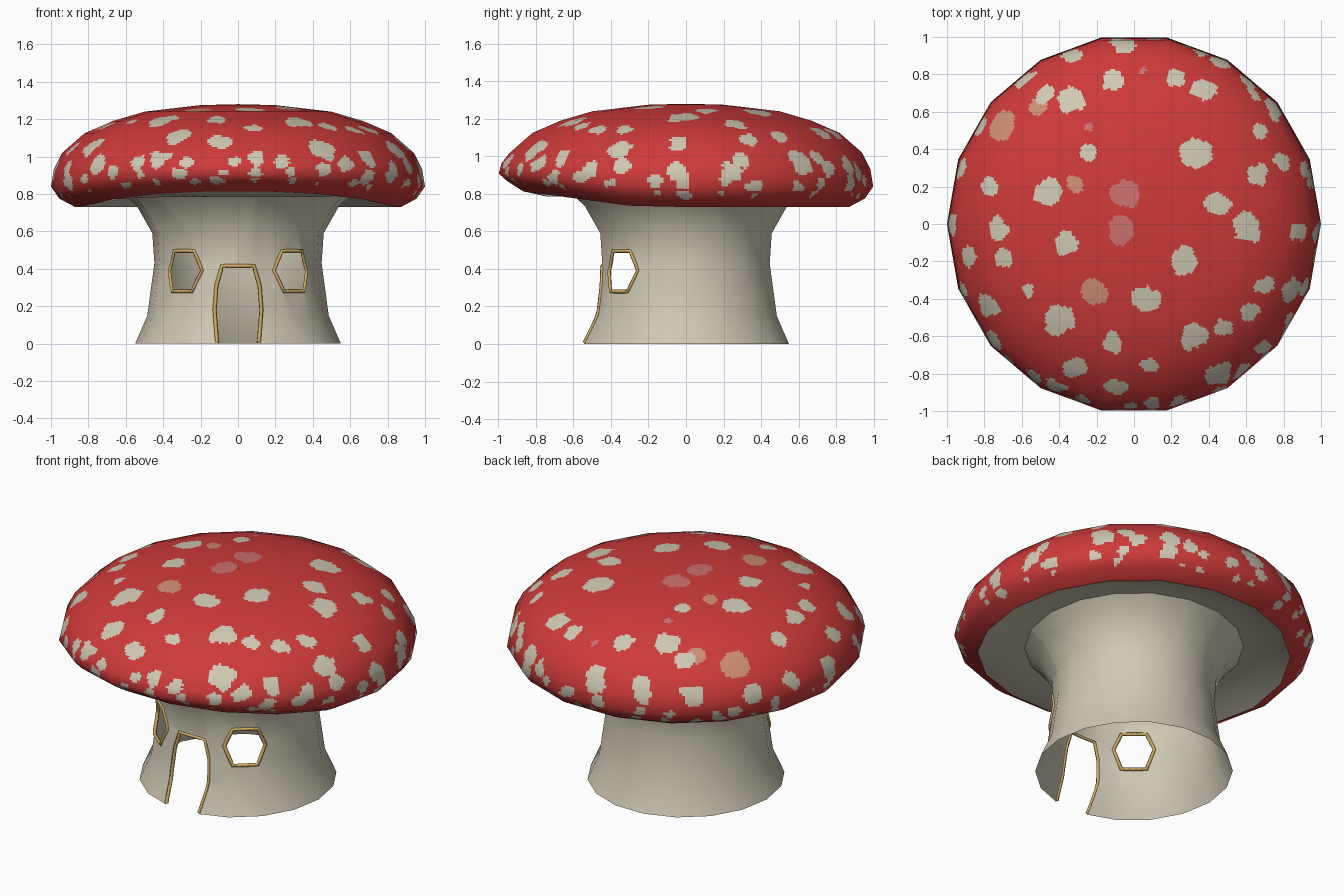
import bpy, bmesh, math, random
from mathutils import Vector, noise
from mathutils.bvhtree import BVHTree

if "Cube" in bpy.data.objects:
    bpy.data.objects.remove(bpy.data.objects["Cube"])

random.seed(4)
SIDES = 18
SY = 1.013


def material(name, rgb):
    m = bpy.data.materials.new(name)
    m.diffuse_color = (*rgb, 1)
    m.use_nodes = True
    m.node_tree.nodes["Principled BSDF"].inputs["Base Color"].default_value = m.diffuse_color
    return m


red = material("red", (0.62, 0.042, 0.042))
cream = material("cream", (0.63, 0.58, 0.46))
pink = material("faded pink", (0.60, 0.16, 0.16))
salmon = material("salmon", (0.62, 0.27, 0.18))
gold = material("gold trim", (0.62, 0.40, 0.12))


def add_object(name, bm, mats):
    me = bpy.data.meshes.new(name)
    bm.to_mesh(me)
    bm.free()
    ob = bpy.data.objects.new(name, me)
    bpy.context.collection.objects.link(ob)
    for m in mats:
        me.materials.append(m)
    me.shade_smooth()
    return ob


def lift(p):
    """Raise the front of the cap's rim."""
    t = min(1, max(0, (-p.y - 0.25) / 0.7))
    w = min(1, max(0, 1 - (p.z - 0.77) / 0.25))
    return p + Vector((0, 0, 0.095 * t * w))


def lathe(profile, shape=lambda p: p):
    """18-sided surface of revolution; profile runs so faces point outward."""
    bm = bmesh.new()
    rings = []
    for r, z in profile:
        rings.append([bm.verts.new(shape(Vector((
            r * math.cos(math.tau * j / SIDES),
            r * math.sin(math.tau * j / SIDES) * SY, z)))) for j in range(SIDES)])
    for a, b in zip(rings, rings[1:]):
        for j in range(SIDES):
            k = (j + 1) % SIDES
            bm.faces.new((a[j], b[j], b[k], a[k]))
    bm.normal_update()
    return bm, rings


# ---- cap: coarse 18-sided dome, diced finely so spots can be coloured by face
CAP = [(0.002, 1.28), (0.2, 1.275), (0.5, 1.24), (0.67, 1.19), (0.82, 1.125),
       (0.94, 1.02), (0.985, 0.93), (1.0, 0.84), (0.955, 0.775), (0.87, 0.73)]


def cap_z(r):
    for (r0, z0), (r1, z1) in zip(CAP, CAP[1:8]):
        if r <= r1:
            return z0 + (z1 - z0) * (r - r0) / (r1 - r0)
    return 0.84


# spot centres seen from the top: x, y, radius
SPOTS = [(-.05, .95, .05), (-.31, .90, .04), (-.11, .77, .06), (-.33, .66, .08), (-.48, .70, .05),
         (.23, .78, .05), (.37, .72, .07), (.46, .86, .06), (.64, .70, .04), (.75, .60, .06),
         (.68, .50, .04), (.33, .38, .08), (.66, .27, .06), (.80, .33, .05), (.91, .30, .05),
         (.45, .10, .06), (.60, -.02, .08), (.88, -.04, .05), (.26, -.20, .075), (.07, -.40, .075),
         (-.36, -.10, .07), (-.46, .17, .075), (-.24, .39, .05), (-.72, -.03, .06), (-.78, .20, .05),
         (-.92, .30, .05), (-.70, -.18, .05), (-.57, -.36, .04), (-.78, -.45, .07), (-.40, -.52, .08),
         (-.13, -.64, .055), (.08, -.75, .05), (-.32, -.77, .07), (-.10, -.87, .06), (.33, -.60, .075),
         (.48, -.55, .05), (.62, -.48, .05), (.45, -.80, .075), (.70, -.65, .05), (.70, -.33, .05),
         (.84, -.36, .06), (.10, -.95, .05), (-.42, -.86, .05), (-.89, -.17, .05)]
FADED = [(-.05, .17, .08, 2), (-.07, -.03, .07, 2), (-.21, -.36, .07, 3), (-.70, .53, .08, 3),
         (-.32, .22, .05, 3), (-.52, .63, .05, 3), (-.24, .52, .025, 2), (.05, .82, .025, 2)]

spots = [(Vector((x, y, cap_z(math.hypot(x, y)))), r, 1) for x, y, r in SPOTS]
for count, z, rad, size in ((20, 0.94, 0.98, 0.055), (30, 0.85, 1.0, 0.04), (34, 0.785, 0.96, 0.026)):
    for i in range(count):
        a = math.tau * (i + random.uniform(-0.25, 0.25)) / count
        p = Vector((rad * math.cos(a), rad * math.sin(a), z + random.uniform(-0.02, 0.02)))
        spots.append((lift(p), size * random.uniform(0.7, 1.2), 1))
spots += [(Vector((x, y, cap_z(math.hypot(x, y)))), r, m) for x, y, r, m in FADED]


def spot_index(p):
    wobble = 0.028 * noise.noise(p * 13) + 0.01 * noise.noise(p * 35)
    for c, r, m in spots:
        if abs(p.x - c.x) < 0.13 and abs(p.y - c.y) < 0.13 and (p - c).length + wobble < r:
            return m
    return 0


coarse, rings = lathe(CAP, lift)
pts = [[v.co.copy() for v in ring] for ring in rings]
nrm = [[v.normal.copy() for v in ring] for ring in rings]
coarse.free()
DIV = 20
bm = bmesh.new()
rows, normals = [], []
for i in range(len(CAP) - 1):
    steps = max(3, round((Vector(CAP[i + 1]) - Vector(CAP[i])).length / 0.016))
    last = 1 if i == len(CAP) - 2 else 0
    for s in range(steps + last):
        t = s / steps
        row = []
        for j in range(SIDES * DIV):
            a, u = j // DIV, (j % DIV) / DIV
            b = (a + 1) % SIDES

            def mix(g):
                return g[i][a].lerp(g[i][b], u).lerp(g[i + 1][a].lerp(g[i + 1][b], u), t)
            row.append(bm.verts.new(mix(pts)))
            normals.append(mix(nrm).normalized())
        rows.append(row)
for ra, rb in zip(rows, rows[1:]):
    for j in range(len(ra)):
        k = (j + 1) % len(ra)
        f = bm.faces.new((ra[j], rb[j], rb[k], ra[k]))
        f.material_index = spot_index(f.calc_center_median())
cap = add_object("cap", bm, [red, cream, pink, salmon])
cap.data.normals_split_custom_set_from_vertices(normals)

# ---- underside of the cap
bm, _ = lathe([(0.87, 0.73), (0.74, 0.785), (0.60, 0.80)],
              lambda p: lift(p) if math.hypot(p.x, p.y) > 0.8 else p)
add_object("cap_underside", bm, [cream])

# ---- hollow stem with door and window openings
bm, _ = lathe([(0.61, 0.80), (0.54, 0.735), (0.458, 0.59), (0.447, 0.43), (0.485, 0.15), (0.55, 0.0)])
bvh = BVHTree.FromBMesh(bm)

WINDOW = [(-.115, .39), (-.07, .28), (.07, .28), (.115, .39), (.07, .495), (-.07, .495)]
DOOR = [(-.11, -.01), (.11, -.01), (.125, .18), (.115, .31), (.085, .415),
        (-.085, .415), (-.115, .31), (-.125, .18)]


def opening(name, outline, azimuth, closed):
    out = Vector((math.cos(azimuth), math.sin(azimuth), 0))
    side = Vector((-out.y, out.x, 0))
    corners = [side * u + Vector((0, 0, z)) for u, z in outline]
    # cut the stem along every side of the outline, then remove the inside
    inside = [f for f in bm.faces if f.calc_center_median().dot(out) > 0.15]
    for a, b in zip(corners, corners[1:] + corners[:1]):
        n = (b - a).cross(out).normalized()
        geom = set(inside)
        for f in inside:
            geom.update(f.edges)
            geom.update(f.verts)
        res = bmesh.ops.bisect_plane(bm, geom=list(geom), plane_co=a, plane_no=n, dist=1e-5)
        faces = set(g for g in res["geom"] if isinstance(g, bmesh.types.BMFace))
        inside = [f for f in faces if (f.calc_center_median() - a).dot(n) < 0]
    bmesh.ops.delete(bm, geom=inside, context='FACES')
    # trim follows the outline on the stem's surface
    path = corners + corners[:1] if closed else corners[1:] + corners[:1]
    trim = []
    for a, b in zip(path, path[1:]):
        for s in range(4):
            p = a.lerp(b, s / 4)
            p.z = max(p.z, 0.006)
            trim.append(p)
    if not closed:
        trim.append(Vector((path[-1].x, path[-1].y, 0.006)))
    cu = bpy.data.curves.new(name, 'CURVE')
    cu.dimensions = '3D'
    cu.bevel_depth = 0.011
    cu.bevel_resolution = 0
    sp = cu.splines.new('POLY')
    sp.points.add(len(trim) - 1)
    for q, p in zip(sp.points, trim):
        hit = bvh.ray_cast(p + out * 2, -out)[0]
        q.co = (*(hit or p), 1)
    sp.use_cyclic_u = closed
    cu.materials.append(gold)
    bpy.context.collection.objects.link(bpy.data.objects.new(name, cu))


opening("door_frame", DOOR, math.radians(-90), False)
opening("window_frame_right", WINDOW, math.radians(-50), True)
opening("window_frame_left", WINDOW, math.radians(-130), True)
add_object("stem", bm, [cream])
